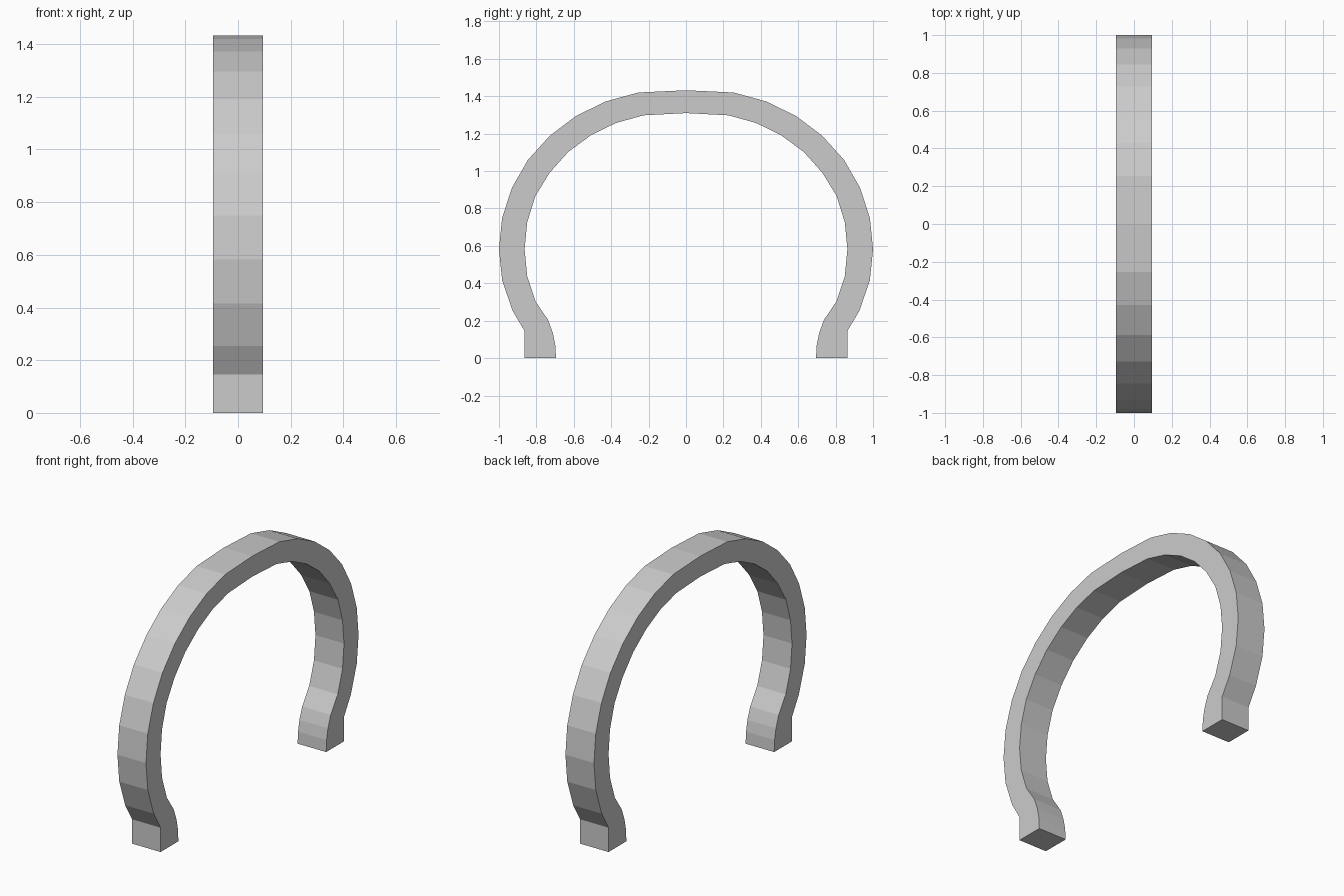
import bpy, bmesh

if "Cube" in bpy.data.objects:
    bpy.data.objects.remove(bpy.data.objects["Cube"])

HALF_WIDTH = 0.094

# Half profile (y, z) from the crown down to the foot
outer = [(0, 1.432), (0.255, 1.42), (0.43, 1.372), (0.587, 1.295), (0.727, 1.19),
         (0.845, 1.06), (0.93, 0.912), (0.983, 0.75), (1.0, 0.582), (0.983, 0.415),
         (0.927, 0.253), (0.863, 0.145), (0.863, 0)]
inner = [(0, 1.31), (0.228, 1.298), (0.375, 1.257), (0.508, 1.192), (0.63, 1.102),
         (0.73, 0.99), (0.806, 0.865), (0.849, 0.726), (0.863, 0.582), (0.849, 0.437),
         (0.804, 0.302), (0.738, 0.205), (0.712, 0.135), (0.699, 0.07), (0.695, 0)]


def full_arc(half):
    """Mirror a half curve across y = 0, running from -y foot to +y foot."""
    return [(-y, z) for y, z in reversed(half[1:])] + half


# Closed outline extruded across the width
outline = full_arc(outer) + full_arc(inner)[::-1]
bm = bmesh.new()
face = bm.faces.new([bm.verts.new((-HALF_WIDTH, y, z)) for y, z in outline])
result = bmesh.ops.extrude_face_region(bm, geom=[face], use_keep_orig=True)
moved = [g for g in result["geom"] if isinstance(g, bmesh.types.BMVert)]
bmesh.ops.translate(bm, verts=moved, vec=(2 * HALF_WIDTH, 0, 0))
bmesh.ops.recalc_face_normals(bm, faces=bm.faces)

# Flat-shaded horseshoe arch
mesh = bpy.data.meshes.new("arch_band")
bm.to_mesh(mesh)
bm.free()
bpy.context.collection.objects.link(bpy.data.objects.new("arch_band", mesh))
